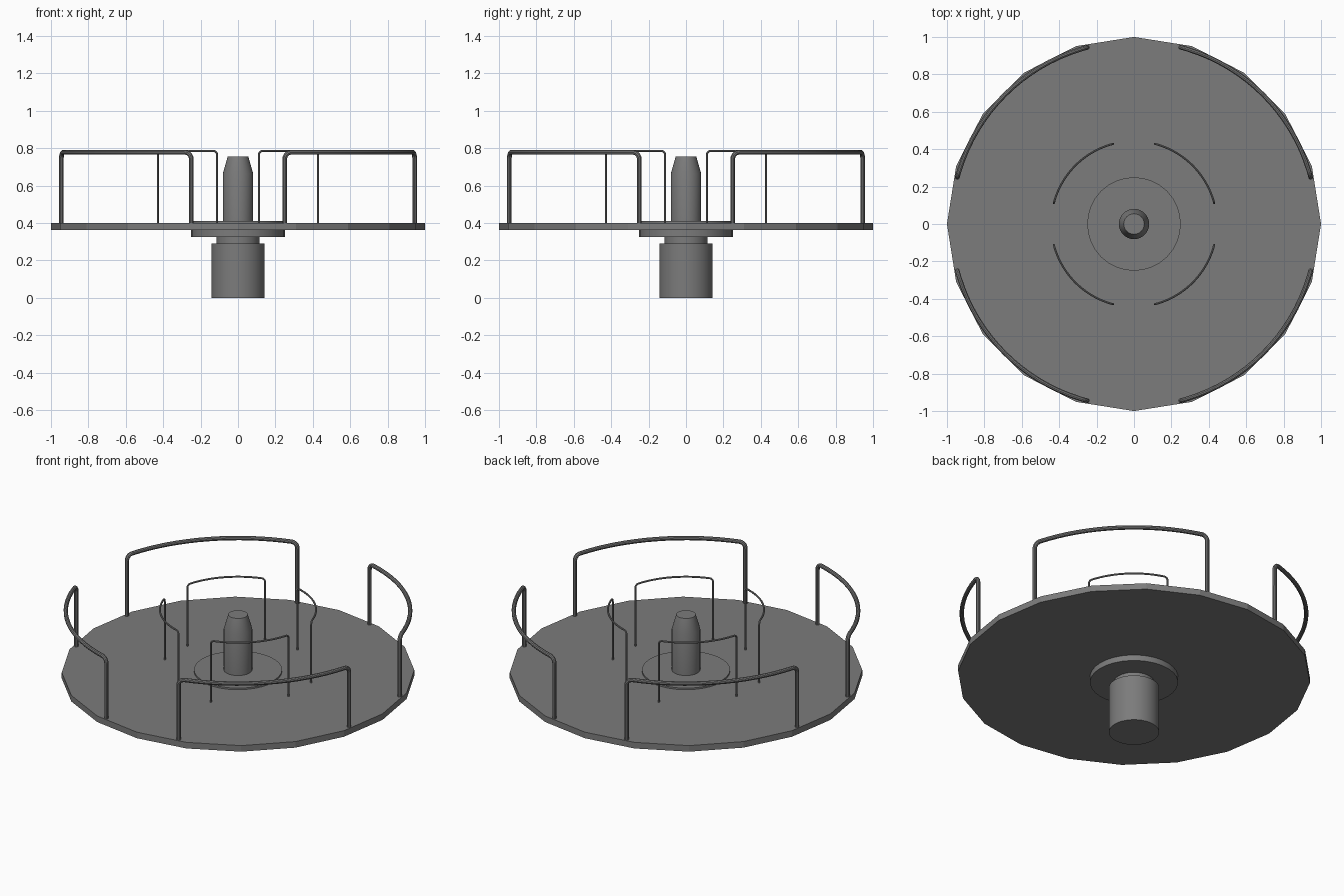
import bpy
import bmesh
from math import sin, cos, pi, asin, radians

cube = bpy.data.objects.get("Cube")
if cube:
    bpy.data.objects.remove(cube, do_unlink=True)

# One painted-steel grey for everything
grey = bpy.data.materials.new("steel grey")
grey.use_nodes = True
colour = (0.2, 0.2, 0.2, 1)
grey.diffuse_color = colour
grey.node_tree.nodes["Principled BSDF"].inputs["Base Color"].default_value = colour


def finish(obj, smooth):
    obj.data.materials.clear()
    obj.data.materials.append(grey)
    bpy.ops.object.select_all(action="DESELECT")
    obj.select_set(True)
    bpy.context.view_layer.objects.active = obj
    if smooth:
        bpy.ops.object.shade_smooth_by_angle(angle=radians(30))


def lathe(name, profile, sides, smooth=True):
    """Closed solid of revolution from (radius, height) pairs, bottom to top."""
    bm = bmesh.new()
    rings = [[bm.verts.new((r * cos(2 * pi * i / sides), r * sin(2 * pi * i / sides), z))
              for i in range(sides)] for r, z in profile]
    for low, high in zip(rings, rings[1:]):
        for i in range(sides):
            j = (i + 1) % sides
            bm.faces.new((low[i], low[j], high[j], high[i]))
    bm.faces.new(rings[0][::-1])
    bm.faces.new(rings[-1])
    mesh = bpy.data.meshes.new(name)
    bm.to_mesh(mesh)
    bm.free()
    obj = bpy.data.objects.new(name, mesh)
    bpy.context.collection.objects.link(obj)
    finish(obj, smooth)


def rail(name, radius, inset, tube, corner, top, turn):
    """Bent tube: two legs joined by a bar that follows a quarter of the circle."""
    start = asin(inset / radius)
    half = pi / 4 - start
    bend = corner / radius
    side = [(-half, 0.38)]
    for k in range(7):
        t = k / 6 * pi / 2
        side.append((-half + bend * (1 - cos(t)), top - tube - corner * (1 - sin(t))))
    reach = half - bend
    bar = [(-reach + 2 * reach * k / 16, top - tube) for k in range(1, 16)]
    path = side + bar + [(-a, z) for a, z in reversed(side)]

    curve = bpy.data.curves.new(name, "CURVE")
    curve.dimensions = "3D"
    curve.bevel_depth = tube
    curve.bevel_resolution = 3
    curve.use_fill_caps = True
    spline = curve.splines.new("POLY")
    spline.points.add(len(path) - 1)
    for point, (a, z) in zip(spline.points, path):
        point.co = (radius * cos(a + turn), radius * sin(a + turn), z, 1)
    obj = bpy.data.objects.new(name, curve)
    bpy.context.collection.objects.link(obj)
    finish(obj, False)
    bpy.ops.object.convert(target="MESH")
    finish(bpy.context.view_layer.objects.active, True)


# Spinning deck, a flat twenty-sided plate
lathe("deck", [(1, 0.362), (1, 0.4)], 20, smooth=False)

# Bearing plate through the deck, collar and ground base
lathe("bearing_plate", [(0.25, 0.326), (0.25, 0.41)], 32)
lathe("collar", [(0.115, 0.28), (0.115, 0.335)], 32)
lathe("base", [(0.143, 0), (0.143, 0.29)], 32)

# Centre post with tapered tip
lathe("centre_post", [(0.081, 0.4), (0.081, 0.665), (0.055, 0.755)], 32)

# Hand rails, one per quarter, at the rim and around the centre
for i, place in enumerate(("back_left", "back_right", "front_right", "front_left")):
    turn = pi / 4 + i * pi / 2
    rail("outer_rail_" + place, 0.977, 0.25, 0.0125, 0.035, 0.79, turn)
    rail("inner_rail_" + place, 0.443, 0.112, 0.0055, 0.02, 0.79, turn)
